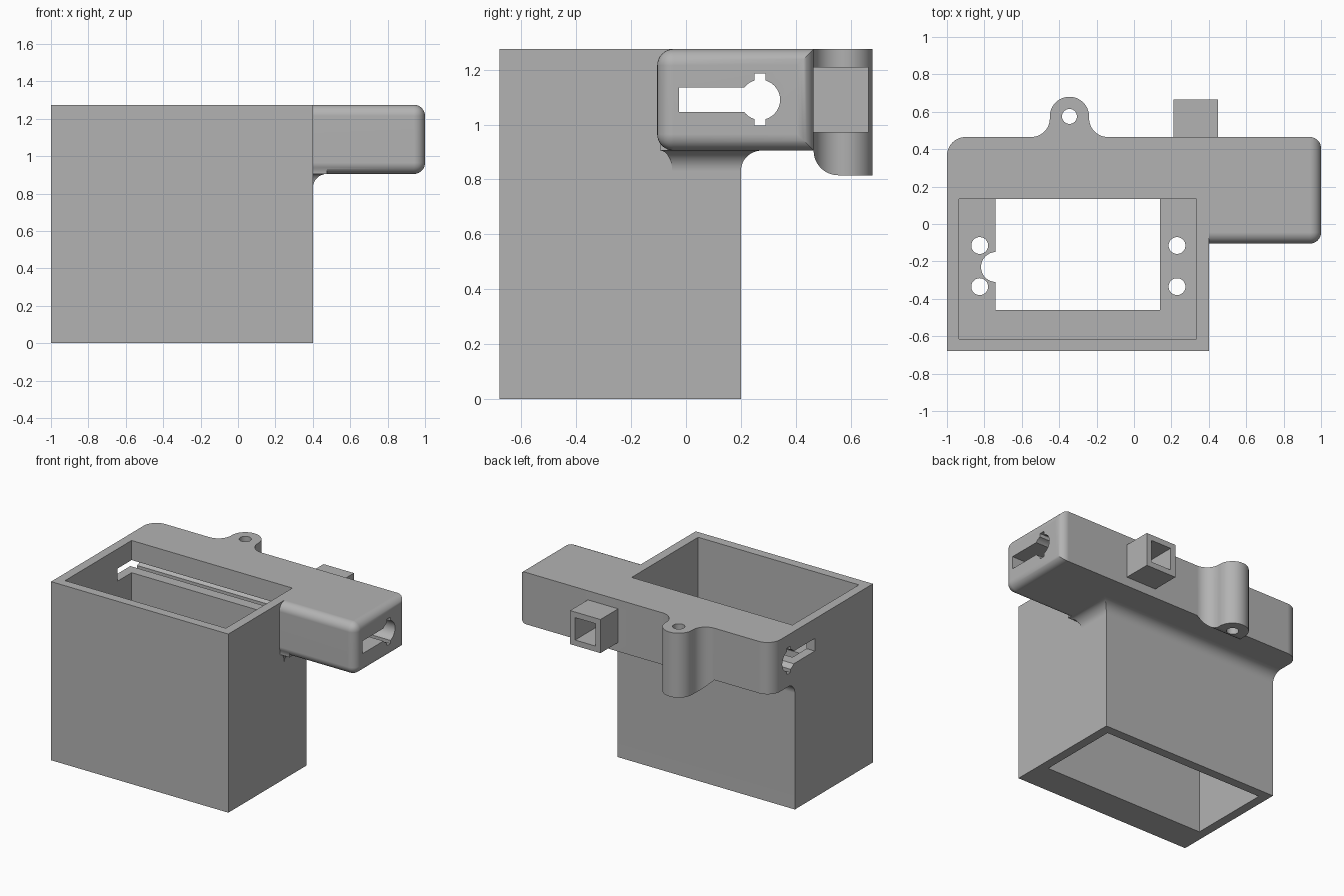
import bpy, bmesh
from math import sin, cos, radians, sqrt
from mathutils import Matrix

old = bpy.data.objects.get("Cube")
if old:
    bpy.data.objects.remove(old, do_unlink=True)

grey = bpy.data.materials.new("light_grey_plastic")
grey.use_nodes = True
colour = (0.45, 0.45, 0.45, 1)
grey.diffuse_color = colour
grey.node_tree.nodes["Principled BSDF"].inputs["Base Color"].default_value = colour

TOP, ARM_Z, BACK = 1.275, 0.905, 0.465
SHELF_LOW, SHELF_TOP = 0.65, 0.75


def make(name, bm):
    bmesh.ops.recalc_face_normals(bm, faces=bm.faces)
    mesh = bpy.data.meshes.new(name)
    bm.to_mesh(mesh)
    bm.free()
    mesh.materials.append(grey)
    obj = bpy.data.objects.new(name, mesh)
    bpy.context.collection.objects.link(obj)
    return obj


def loft(name, rings):
    bm = bmesh.new()
    loops = [[bm.verts.new(p) for p in ring] for ring in rings]
    n = len(loops[0])
    for a, b in zip(loops, loops[1:]):
        for i in range(n):
            j = (i + 1) % n
            bm.faces.new((a[i], a[j], b[j], b[i]))
    bm.faces.new(loops[0])
    bm.faces.new(loops[-1])
    return make(name, bm)


def box(name, x, y, z):
    corners = [(x[0], y[0]), (x[1], y[0]), (x[1], y[1]), (x[0], y[1])]
    return loft(name, [[(px, py, h) for px, py in corners] for h in z])


def prism_z(name, outline, z):
    return loft(name, [[(x, y, h) for x, y in outline] for h in z])


def prism_x(name, outline, x):
    return loft(name, [[(h, y, z) for y, z in outline] for h in x])


def arc(cx, cy, r, start, end, steps=12):
    angles = [radians(start + (end - start) * i / steps) for i in range(steps + 1)]
    return [(cx + r * cos(a), cy + r * sin(a)) for a in angles]


def circle(cx, cy, r, steps=40):
    return arc(cx, cy, r, 0, 360, steps)[:-1]


def boolean(target, tool, operation):
    mod = target.modifiers.new("bool", 'BOOLEAN')
    mod.operation, mod.solver, mod.object = operation, 'EXACT', tool
    bpy.context.view_layer.objects.active = target
    bpy.ops.object.modifier_apply(modifier=mod.name)
    bpy.data.objects.remove(tool, do_unlink=True)


# Main box
housing = box("servo_housing", (-1, 0.4), (-0.68, 0.2), (0, TOP))

# Rear block with a rounded left corner
rear = [(0.36, 0), (0.36, BACK)] + arc(-0.9, BACK - 0.1, 0.1, 90, 180) + [(-1, 0)]
rear_block = prism_z("rear_block", rear, (ARM_Z, TOP))

# Side arm with rounded end and front edges
arm = box("side_arm", (0.3, 1), (-0.105, BACK), (ARM_Z, TOP))
bm = bmesh.new()
bm.from_mesh(arm.data)
rounded = [e for e in bm.edges
           if all(v.co.x > 0.99 for v in e.verts)
           or (all(v.co.y < -0.1 for v in e.verts)
               and abs(e.verts[0].co.x - e.verts[1].co.x) > 0.1)]
bmesh.ops.bevel(bm, geom=rounded, offset=0.06, segments=8, profile=0.5, affect='EDGES')
bmesh.ops.recalc_face_normals(bm, faces=bm.faces)
bm.to_mesh(arm.data)
bm.free()

# Concave fillet beneath the arm and rear block
R = 0.075
rings = []
for i in range(13):
    a = radians(90 * i / 12)
    grow, z = R * (1 - cos(a)), ARM_Z - R + R * sin(a)
    front, right, back = -0.05 - 0.6 * grow, 0.4 + grow, 0.2 + grow
    rings.append([(-1, front, z), (right, front, z), (right, back, z), (-1, back, z)])
rings.append([(x, y, ARM_Z + 0.03) for x, y, z in rings[-1]])
under_fillet = loft("under_fillet", rings)

# Screw lug with flared sides and a rounded lower inner edge
LUG_X, LUG_Y = -0.345, 0.575
outline = ([(-0.55, 0.42)] + arc(-0.55, 0.565, 0.1, -90, 0)
           + arc(LUG_X, LUG_Y, 0.105, 180, 0, 24)
           + arc(-0.14, 0.565, 0.1, 180, 270) + [(-0.14, 0.42)])
lug = prism_z("screw_lug", outline, (0.815, TOP))
trim = arc(0.555, ARM_Z, 0.09, 180, 270) + [(0.555, 0.7), (0.3, 0.7), (0.3, ARM_Z)]
boolean(lug, prism_x("lug_trim", trim, (-0.7, 0)), 'DIFFERENCE')

# Square socket on the back
socket = box("square_socket", (0.21, 0.45), (0.4, 0.665), (0.97, 1.21))

for part in (rear_block, arm, under_fillet, lug, socket):
    boolean(housing, part, 'UNION')

# Upper and lower cavities, leaving the mounting shelf between them
cutters = [
    box("upper_cavity", (-0.935, 0.335), (-0.615, 0.135), (SHELF_TOP, 1.5)),
    box("lower_cavity", (-0.935, 0.335), (-0.46, 0.135), (-0.2, SHELF_LOW)),
    box("shelf_window", (-0.74, 0.14), (-0.46, 0.135), (SHELF_LOW - 0.1, SHELF_TOP + 0.1)),
    prism_z("cable_notch", circle(-0.738, -0.23, 0.08), (SHELF_LOW - 0.1, SHELF_TOP + 0.1)),
    prism_z("lug_hole", circle(LUG_X, LUG_Y, 0.04), (0.7, 1.4)),
    box("socket_hole", (0.25, 0.41), (0.42, 0.8), (1.01, 1.17)),
]
for x in (-0.825, 0.23):
    for y in (-0.115, -0.335):
        cutters.append(prism_z("shelf_screw_hole", circle(x, y, 0.045),
                               (SHELF_LOW - 0.1, SHELF_TOP + 0.1)))

# Keyhole tunnel running the full width
KEY_Y, KEY_Z = 0.27, 1.09
cutters += [
    box("tunnel_slot", (-1.2, 1.2), (-0.025, KEY_Y), (1.045, 1.135)),
    prism_x("tunnel_bore", circle(KEY_Y, KEY_Z, 0.073), (-1.2, 1.2)),
    box("tunnel_tabs", (-1.2, 1.2), (KEY_Y - 0.02, KEY_Y + 0.02), (0.997, 1.185)),
]
for cutter in cutters:
    boolean(housing, cutter, 'DIFFERENCE')

# Smooth curved surfaces while keeping edges crisp
bpy.ops.object.select_all(action='DESELECT')
housing.select_set(True)
bpy.context.view_layer.objects.active = housing
bpy.ops.object.shade_smooth_by_angle(angle=radians(30))
weighted = housing.modifiers.new("flat_face_normals", 'WEIGHTED_NORMAL')
weighted.keep_sharp = True
